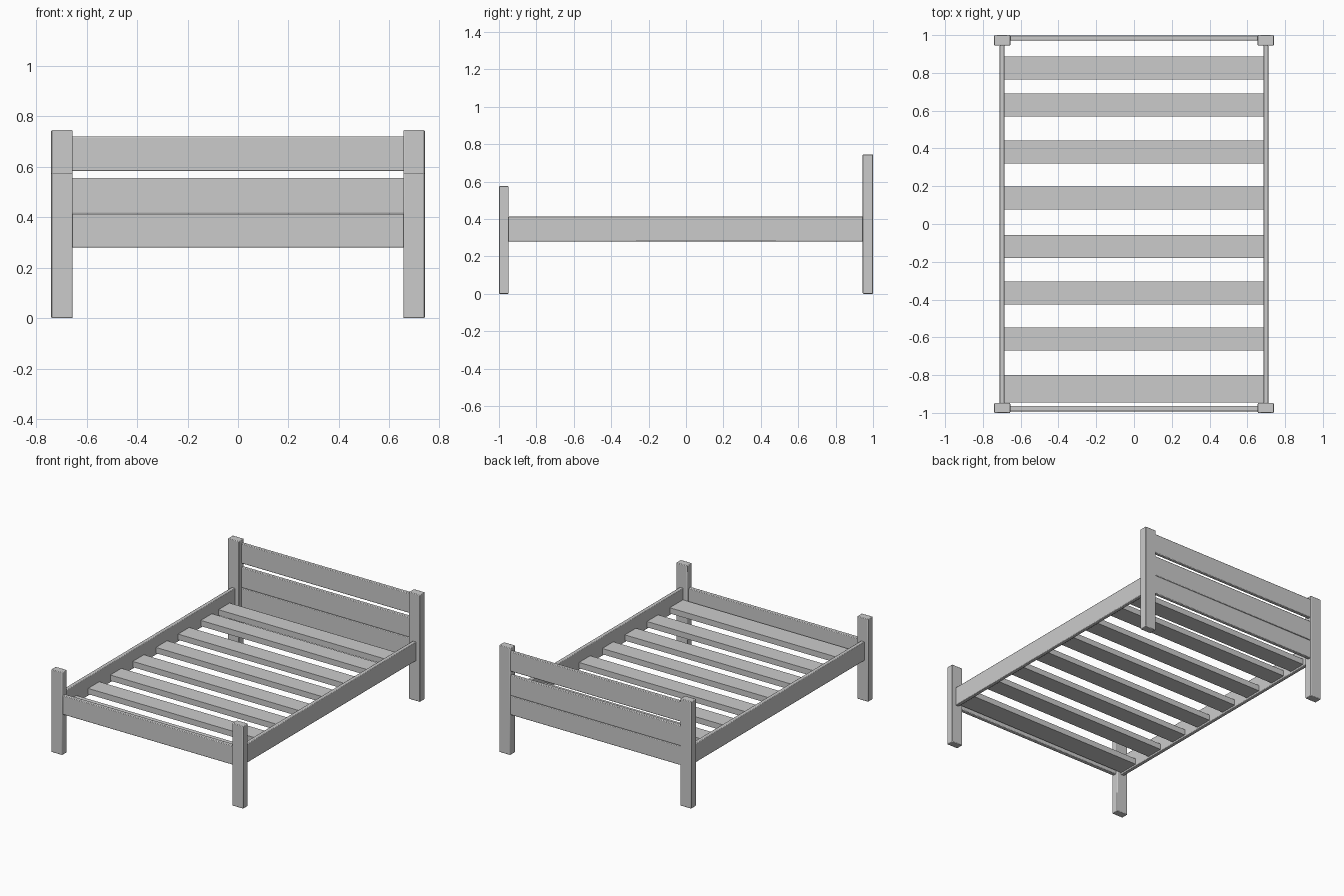
import bpy

cube = bpy.data.objects.get("Cube")
if cube:
    bpy.data.objects.remove(cube, do_unlink=True)

# Single grey finish
GREY = (0.6, 0.6, 0.6, 1)
grey = bpy.data.materials.new("plain_grey")
grey.use_nodes = True
grey.diffuse_color = GREY
grey.node_tree.nodes["Principled BSDF"].inputs["Base Color"].default_value = GREY


def board(name, x, y, z, bevel=0.004):
    """Box between (low, high) limits on each axis, with softened edges."""
    limits = (x, y, z)
    bpy.ops.mesh.primitive_cube_add(size=1, location=[(a + b) / 2 for a, b in limits])
    obj = bpy.context.object
    obj.name = name
    obj.scale = [b - a for a, b in limits]
    bpy.ops.object.transform_apply(location=False, rotation=False, scale=True)
    obj.data.materials.append(grey)
    if bevel:
        mod = obj.modifiers.new("soft_edges", "BEVEL")
        mod.width = bevel
        mod.segments = 2
        bpy.ops.object.shade_smooth_by_angle()
    return obj


# Posts and side rails, mirrored left and right
RAIL_Z = (0.28, 0.412)
for side, s in (("left", 1), ("right", -1)):
    post_x = sorted((s * 0.655, s * 0.74))
    rail_x = sorted((s * 0.685, s * 0.711))
    board(f"head_post_{side}", post_x, (0.945, 1.0), (0, 0.745))
    board(f"foot_post_{side}", post_x, (-1.0, -0.948), (0, 0.575))
    board(f"side_rail_{side}", rail_x, (-0.95, 0.947), RAIL_Z)

# Headboard planks and the footboard
SPAN = (-0.66, 0.66)
HEAD_Y = (0.972, 0.997)
board("headboard_lower", SPAN, HEAD_Y, RAIL_Z)
board("headboard_middle", SPAN, HEAD_Y, (0.414, 0.555))
board("headboard_top", SPAN, HEAD_Y, (0.583, 0.72))
board("footboard", SPAN, (-0.992, -0.964), RAIL_Z)

# Mattress slats, the one at the foot is wider
slats = [(y, 0.122) for y in (0.825, 0.63, 0.38, 0.137, -0.118, -0.366, -0.61)]
slats.append((-0.872, 0.145))
for i, (y, width) in enumerate(slats):
    board(f"slat_{i + 1}", (-0.686, 0.686), (y - width / 2, y + width / 2),
          (0.292, 0.332), bevel=0)
